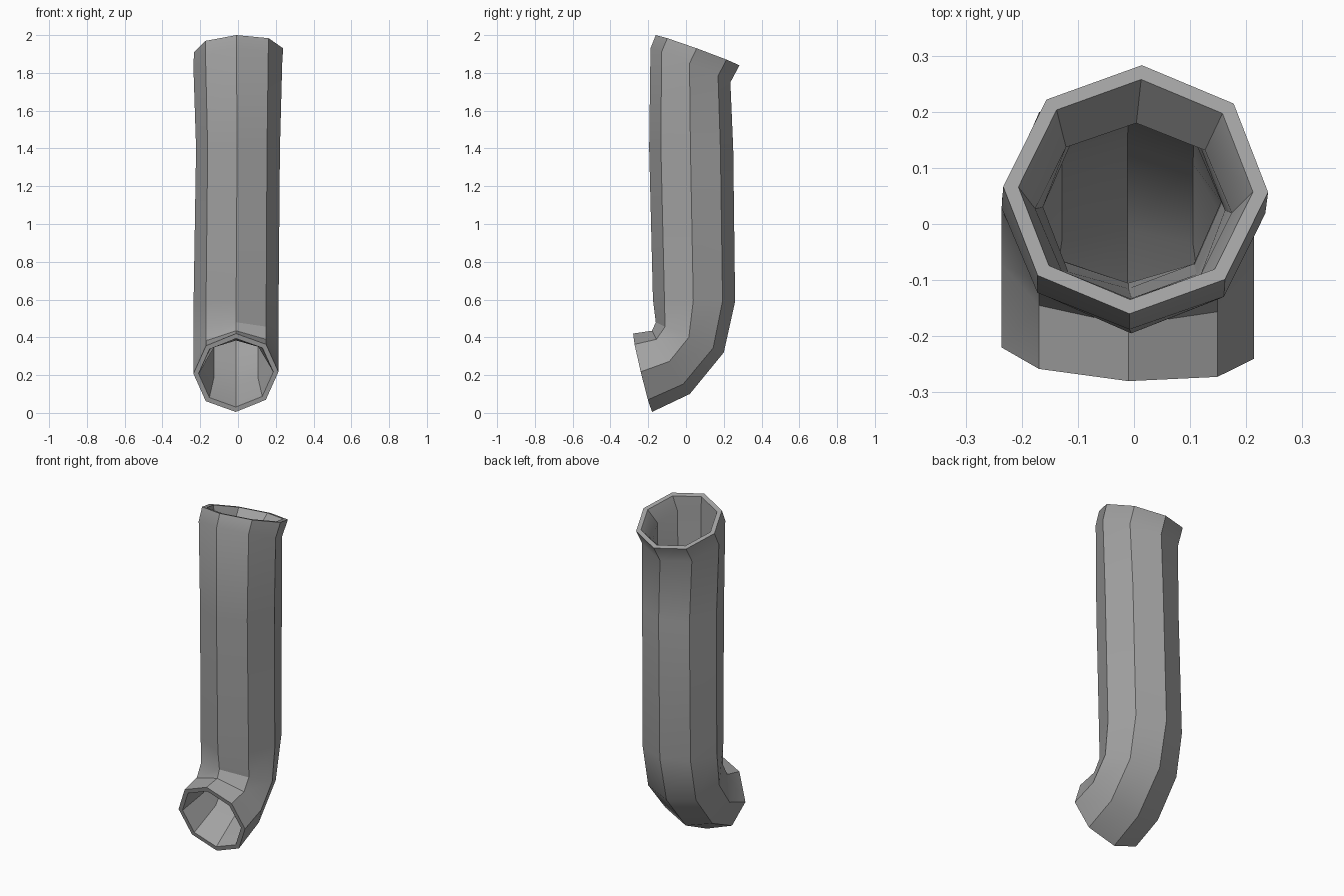
import bpy
import bmesh
from math import sin, cos, pi
from mathutils import Vector

SIDES = 8
RIM, WALL = 0.027, 0.06

cube = bpy.data.objects.get("Cube")
if cube:
    bpy.data.objects.remove(cube, do_unlink=True)

# One plain grey for the whole pipe
grey = bpy.data.materials.new("plain grey")
grey.use_nodes = True
colour = (0.36, 0.36, 0.36, 1)
grey.diffuse_color = colour
bsdf = grey.node_tree.nodes["Principled BSDF"]
bsdf.inputs["Base Color"].default_value = colour
bsdf.inputs["Roughness"].default_value = 0.8

# Cross-sections from the mouth to the top:
# front point, back point, half-width vector towards the left side
SECTIONS = [
    ((-0.01, -0.28, 0.42), (-0.012, -0.18, 0.005), (0.225, -0.01, 0.005)),
    ((-0.01, -0.18, 0.435), (-0.012, 0.02, 0.10), (0.225, -0.008, 0.005)),
    ((-0.01, -0.16, 0.48), (-0.012, 0.20, 0.32), (0.225, -0.005, 0)),
    ((-0.01, -0.175, 0.60), (-0.01, 0.26, 0.59), (0.225, -0.004, 0)),
    ((-0.005, -0.195, 1.40), (0.005, 0.25, 1.40), (0.222, -0.004, 0)),
    ((-0.008, -0.188, 1.93), (0.006, 0.235, 1.75), (0.235, -0.005, 0.01)),
    ((-0.008, -0.16, 2.0), (0.014, 0.283, 1.84), (0.236, -0.005, 0.01)),
]


def ring(bm, section, inset):
    front, back, side = map(Vector, section)
    centre = (front + back) / 2
    forward = front - centre
    forward -= forward.normalized() * inset
    side = side - side.normalized() * inset
    verts = []
    for i in range(SIDES):
        a = 2 * pi * i / SIDES
        verts.append(bm.verts.new(centre + forward * cos(a) + side * sin(a)))
    return verts


# Outer wall up, inner wall back down, closed through both rims
bm = bmesh.new()
last = len(SECTIONS) - 1
rings = [ring(bm, s, 0) for s in SECTIONS]
for i in range(last, -1, -1):
    rings.append(ring(bm, SECTIONS[i], RIM if i in (0, last) else WALL))
for r, lower in enumerate(rings):
    upper = rings[(r + 1) % len(rings)]
    for i in range(SIDES):
        j = (i + 1) % SIDES
        bm.faces.new((lower[i], lower[j], upper[j], upper[i]))
bmesh.ops.recalc_face_normals(bm, faces=bm.faces)

mesh = bpy.data.meshes.new("bent_pipe")
bm.to_mesh(mesh)
bm.free()
mesh.materials.append(grey)
pipe = bpy.data.objects.new("bent_pipe", mesh)
bpy.context.collection.objects.link(pipe)

# Smooth along the length, crisp at the corners
bpy.ops.object.select_all(action="DESELECT")
pipe.select_set(True)
bpy.context.view_layer.objects.active = pipe
bpy.ops.object.shade_smooth_by_angle(angle=pi / 6)
